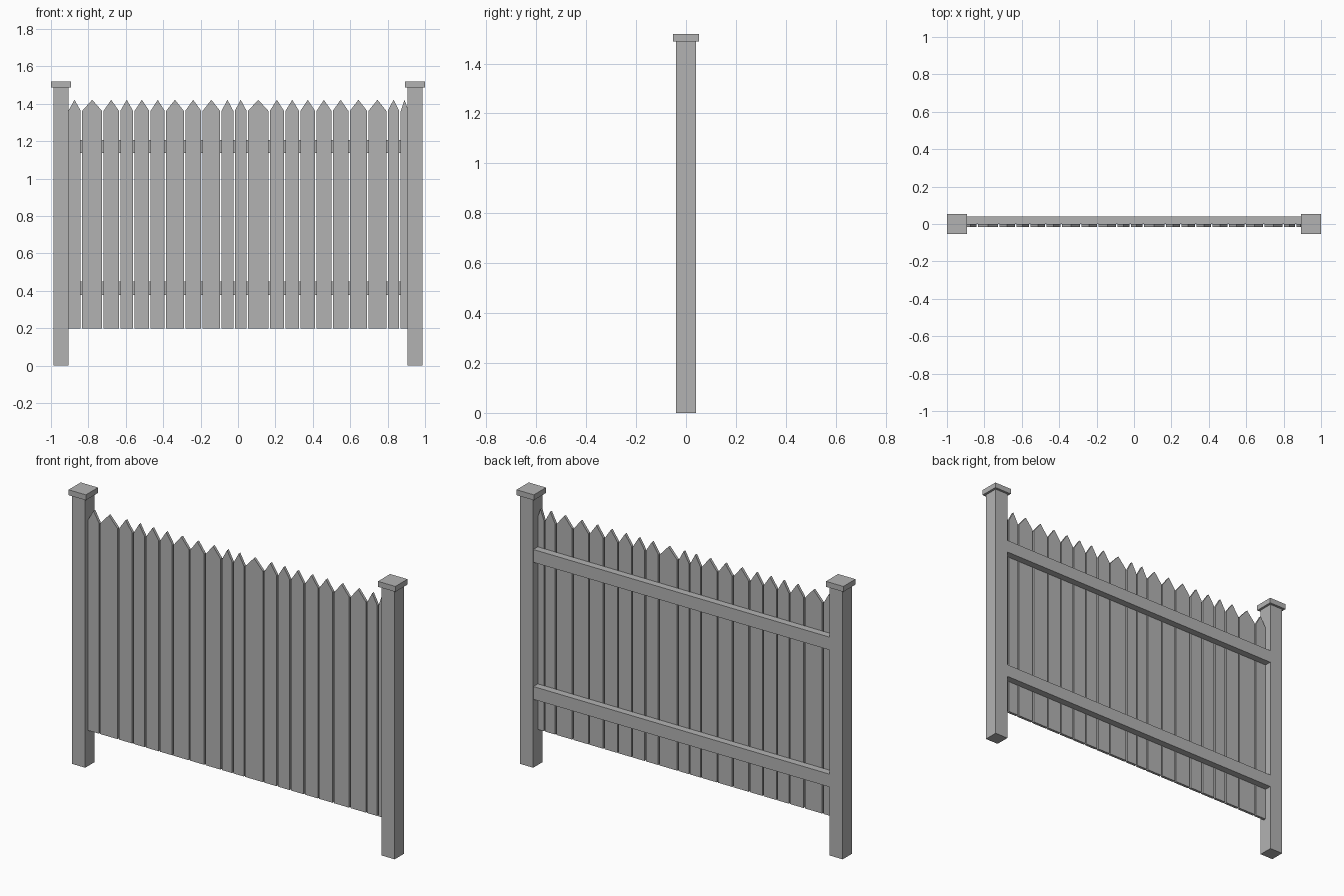
import bpy
import bmesh

if "Cube" in bpy.data.objects:
    bpy.data.objects.remove(bpy.data.objects["Cube"])

# One flat grey for the whole fence
grey = bpy.data.materials.new("fence grey")
grey.diffuse_color = (0.45, 0.45, 0.45, 1)
grey.use_nodes = True
grey.node_tree.nodes["Principled BSDF"].inputs["Base Color"].default_value = grey.diffuse_color


def extrude_profile(name, points, y0, y1):
    """Extrude an (x, z) outline between two y depths."""
    bm = bmesh.new()
    face = bm.faces.new([bm.verts.new((x, y0, z)) for x, z in points])
    ext = bmesh.ops.extrude_face_region(bm, geom=[face])
    verts = [g for g in ext["geom"] if isinstance(g, bmesh.types.BMVert)]
    bmesh.ops.translate(bm, verts=verts, vec=(0, y1 - y0, 0))
    bmesh.ops.recalc_face_normals(bm, faces=bm.faces)
    mesh = bpy.data.meshes.new(name)
    bm.to_mesh(mesh)
    bm.free()
    mesh.materials.append(grey)
    obj = bpy.data.objects.new(name, mesh)
    bpy.context.collection.objects.link(obj)
    return obj


def box(name, x0, x1, y0, y1, z0, z1):
    return extrude_profile(name, [(x0, z0), (x1, z0), (x1, z1), (x0, z1)], y0, y1)


# Posts with flat caps
POST_X, POST_R, CAP_R = 0.947, 0.04, 0.053
for side, label in ((-1, "left"), (1, "right")):
    x = side * POST_X
    box(label + "_post", x - POST_R, x + POST_R, -POST_R, POST_R, 0, 1.488)
    box(label + "_post_cap", x - CAP_R, x + CAP_R, -CAP_R, CAP_R, 1.488, 1.518)

# Back rails between the posts
for label, z in (("lower", 0.378), ("upper", 1.136)):
    box(label + "_rail", -0.908, 0.908, 0.0, 0.039, z, z + 0.071)

# Pointed pickets of uneven width, split at the centres of the gaps
GAP = 0.008
splits = [-0.911, -0.837, -0.723, -0.633, -0.557, -0.471, -0.388, -0.286,
          -0.193, -0.092, -0.021, 0.050, 0.166, 0.250, 0.330, 0.416,
          0.503, 0.594, 0.694, 0.797, 0.866, 0.915]
for i, (a, b) in enumerate(zip(splits, splits[1:])):
    x0, x1 = a + GAP / 2, b - GAP / 2
    outline = [(x0, 0.197), (x1, 0.197), (x1, 1.362),
               ((x0 + x1) / 2, 1.421), (x0, 1.362)]
    extrude_profile(f"picket_{i + 1}", outline, -0.015, 0.0)
